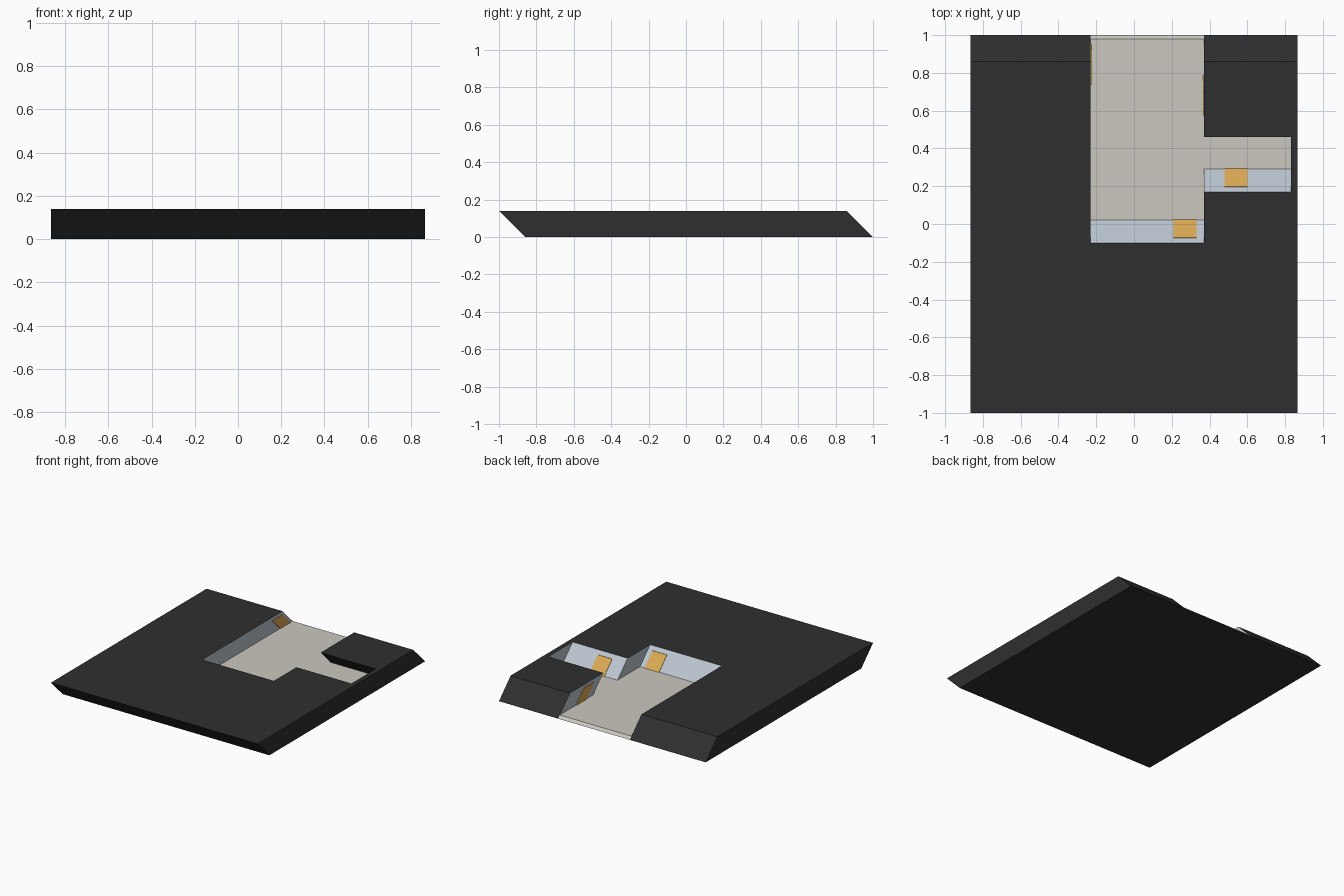
import bpy, bmesh

if "Cube" in bpy.data.objects:
    bpy.data.objects.remove(bpy.data.objects["Cube"])

def mat(name, rgb):
    m = bpy.data.materials.new(name)
    m.diffuse_color = (*rgb, 1)
    m.use_nodes = True
    m.node_tree.nodes["Principled BSDF"].inputs["Base Color"].default_value = m.diffuse_color
    return m

BLACK = mat("charcoal", (0.028, 0.028, 0.028))
BLUE = mat("pale blue wall", (0.50, 0.56, 0.63))
BEIGE = mat("beige floor", (0.60, 0.57, 0.52))
ORANGE = mat("amber door", (0.70, 0.40, 0.09))

H, FLOOR = 0.14, 0.02


def leaning_prism(name, outline, z0, z1, mats, rule=None):
    """Extrude a plan outline upward while leaning it 45 degrees to the front."""
    bm = bmesh.new()
    low = [bm.verts.new((x, u - z0, z0)) for x, u in outline]
    top = [bm.verts.new((x, u - z1, z1)) for x, u in outline]
    bm.faces.new(top)
    bm.faces.new(low[::-1])
    n = len(outline)
    for i in range(n):
        j = (i + 1) % n
        bm.faces.new((low[i], low[j], top[j], top[i]))
    bmesh.ops.recalc_face_normals(bm, faces=bm.faces)
    bm.normal_update()
    if rule:
        for f in bm.faces:
            f.material_index = rule(f)
    me = bpy.data.meshes.new(name)
    bm.to_mesh(me)
    bm.free()
    for m in mats:
        me.materials.append(m)
    ob = bpy.data.objects.new(name, me)
    bpy.context.collection.objects.link(ob)
    return ob


def rect(x0, x1, u0, u1):
    return [(x0, u0), (x1, u0), (x1, u1), (x0, u1)]


# Room walls: solid mass around the room and side passage, inner sides pale blue
def wall_rule(f):
    c = f.calc_center_median()
    side = abs(f.normal.x) > 0.9 and abs(c.x) < 0.85
    back = f.normal.y > 0.5 and c.y < 0.8
    return 1 if side or back else 0

leaning_prism("walls", [
    (-.865, -.86), (.865, -.86), (.865, 1), (.37, 1), (.37, .60), (.83, .60),
    (.83, .31), (.37, .31), (.37, .04), (-.23, .04), (-.23, 1), (-.865, 1)],
    0, H, [BLACK, BLUE], wall_rule)

# Room floor, dark underneath
leaning_prism("floor", [
    (-.23, .04), (.37, .04), (.37, .31), (.83, .31), (.83, .60), (.37, .60),
    (.37, 1), (-.23, 1)],
    0, FLOOR, [BEIGE, BLACK], lambda f: 1 if f.normal.z < -0.9 else 0)

# Door plates on the walls
T = 0.004
doors = {
    "room_door": rect(.21, .33, .04, .04 + T),
    "passage_door": rect(.48, .60, .31, .31 + T),
    "left_door": rect(-.23, -.23 + T, .85, .97),
    "right_door": rect(.37 - T, .37, .69, .81),
}
for name, outline in doors.items():
    leaning_prism(name, outline, FLOOR, 0.115, [ORANGE])
